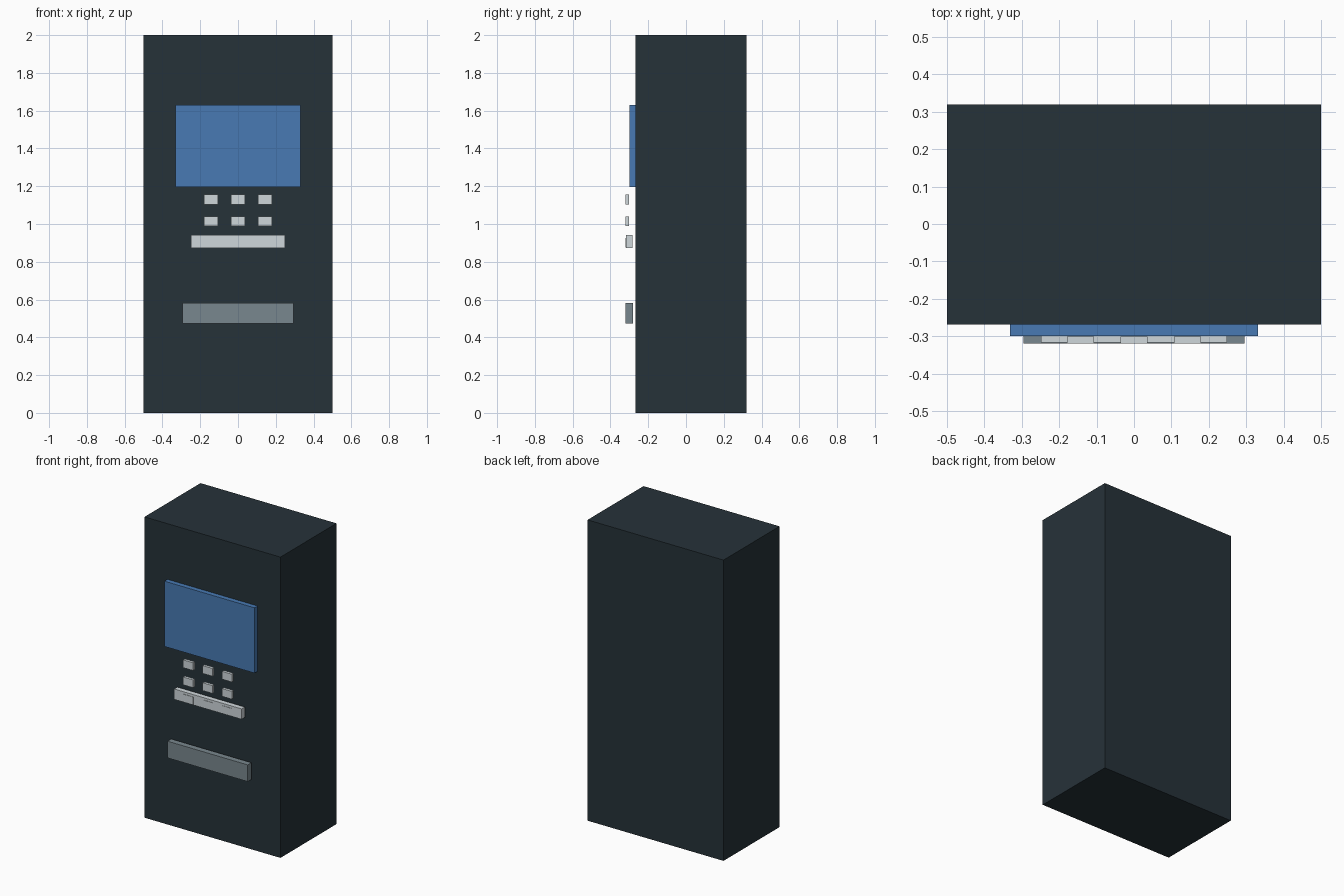
import bpy

if "Cube" in bpy.data.objects:
    bpy.data.objects.remove(bpy.data.objects["Cube"])


def material(name, rgb):
    # sRGB 0-255 to linear
    lin = [((c / 255 + 0.055) / 1.055) ** 2.4 for c in rgb]
    m = bpy.data.materials.new(name)
    m.diffuse_color = (*lin, 1)
    m.use_nodes = True
    m.node_tree.nodes["Principled BSDF"].inputs["Base Color"].default_value = m.diffuse_color
    return m


def box(name, x, y, z, mat):
    """Box from (min, max) ranges on each axis."""
    bpy.ops.mesh.primitive_cube_add(size=1, location=[(a + b) / 2 for a, b in (x, y, z)])
    ob = bpy.context.object
    ob.name = name
    ob.scale = [b - a for a, b in (x, y, z)]
    bpy.ops.object.transform_apply(location=False, rotation=False, scale=True)
    ob.data.materials.append(mat)
    return ob


dark = material("dark slate", (38, 50, 57))
blue = material("screen blue", (72, 122, 180))
light = material("light grey", (207, 215, 219))
grey = material("mid grey", (121, 135, 142))

# Cabinet and display
box("cabinet", (-0.5, 0.5), (-0.268, 0.32), (0, 2), dark)
box("screen", (-0.332, 0.332), (-0.3, -0.268), (1.196, 1.63), blue)

# Keypad: three rows of three, the lowest row set into the card bar
FRONT = -0.32
for row in range(3):
    for col in range(3):
        cx, cz = (col - 1) * 0.143, 1.129 - row * 0.114
        box(f"button_{row + 1}_{col + 1}", (cx - 0.036, cx + 0.036),
            (FRONT, -0.301), (cz - 0.026, cz + 0.026), light)

# Card bar and cash slot, standing just clear of the cabinet front
box("card_bar", (-0.248, 0.248), (-0.317, -0.283), (0.873, 0.942), light)
box("cash_slot", (-0.295, 0.295), (-0.319, -0.28), (0.472, 0.583), grey)
